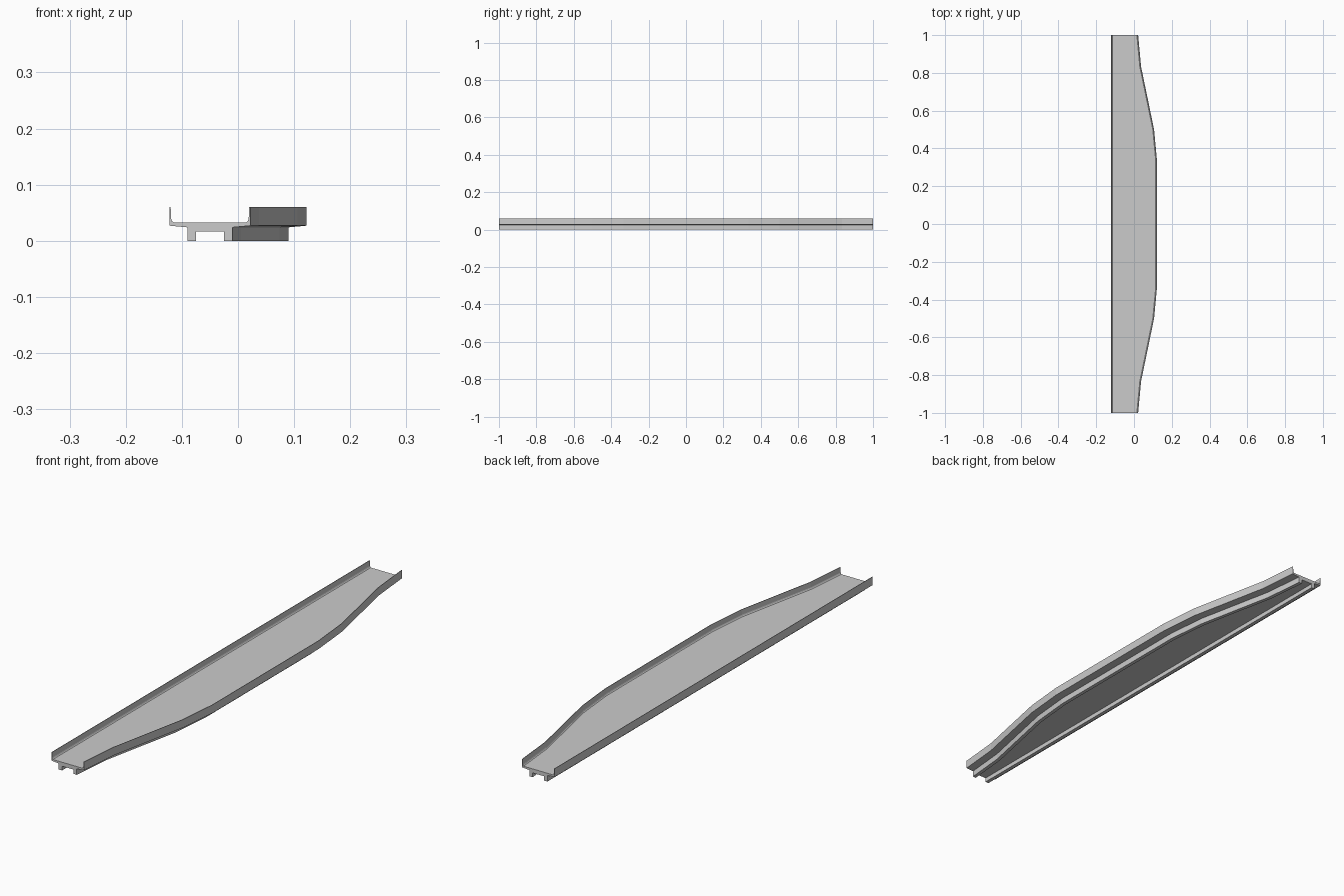
import bpy, bmesh

if "Cube" in bpy.data.objects:
    bpy.data.objects.remove(bpy.data.objects["Cube"])

# Left half of the channel cross-section (x, z), from the floor round to the underside
half = [(-0.115, 0.033), (-0.1175, 0.035), (-0.119, 0.039), (-0.120, 0.060),
        (-0.122, 0.060), (-0.122, 0.027), (-0.090, 0.024), (-0.090, 0.0),
        (-0.075, 0.0), (-0.075, 0.017)]
CENTRE = -0.05  # middle of the narrow end section

# How far the right side bulges out along the length (y, shift)
bulge = [(1.0, 0.0), (0.833, 0.0156), (0.667, 0.05), (0.5, 0.0844), (0.333, 0.10)]
stations = [(-y, s) for y, s in bulge] + bulge[::-1]


def section(bm, y, shift):
    left = [bm.verts.new((x, y, z)) for x, z in half]
    right = [bm.verts.new((2 * CENTRE - x + shift, y, z)) for x, z in reversed(half)]
    return left + right


# Sweep the section along y
bm = bmesh.new()
rings = [section(bm, y, s) for y, s in stations]
n = len(rings[0])
for a, b in zip(rings, rings[1:]):
    for i in range(n):
        j = (i + 1) % n
        bm.faces.new((a[i], a[j], b[j], b[i]))

# End caps
bm.faces.new(rings[0])
bm.faces.new(rings[-1][::-1])
bmesh.ops.recalc_face_normals(bm, faces=bm.faces)

mesh = bpy.data.meshes.new("platform_deck")
bm.to_mesh(mesh)
bm.free()
deck = bpy.data.objects.new("platform_deck", mesh)
bpy.context.collection.objects.link(deck)
